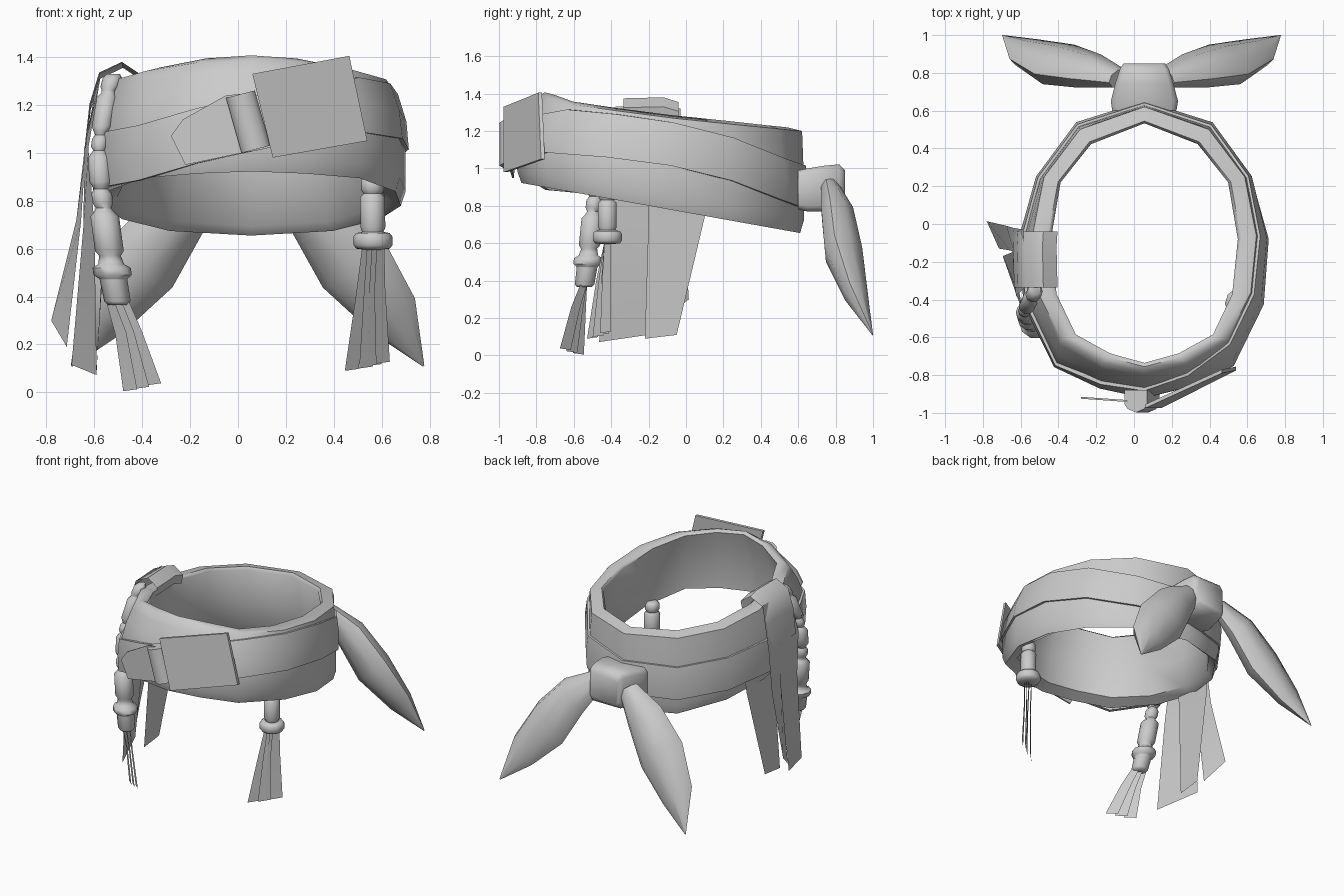
import bpy, bmesh, math
from mathutils import Vector as V

if "Cube" in bpy.data.objects:
    bpy.data.objects.remove(bpy.data.objects["Cube"])

CX, CY = 0.055, -0.08


def loft(name, rings, closed=True, caps=True, loop=False):
    """Skin a list of equal-length point rings."""
    bm = bmesh.new()
    rows = [[bm.verts.new(p) for p in r] for r in rings]
    n = len(rows[0])
    pairs = list(zip(rows, rows[1:])) + ([(rows[-1], rows[0])] if loop else [])
    for a, b in pairs:
        for i in range(n if closed else n - 1):
            j = (i + 1) % n
            bm.faces.new((a[i], a[j], b[j], b[i]))
    if caps and closed and not loop:
        bm.faces.new(rows[0])
        bm.faces.new(rows[-1])
    bmesh.ops.recalc_face_normals(bm, faces=bm.faces)
    me = bpy.data.meshes.new(name)
    bm.to_mesh(me)
    bm.free()
    ob = bpy.data.objects.new(name, me)
    bpy.context.collection.objects.link(ob)
    return ob


def interp(pts, t):
    """Piecewise linear lookup: pts = [(key, value tuple)], ascending keys."""
    for (a, p), (b, q) in zip(pts, pts[1:]):
        if t <= b:
            break
    return V(p).lerp(V(q), max(0, min(1, (t - a) / (b - a))))


# Half outlines from back to front: hole, widest line, top edge
HOLE = [(0, .53), (.28, .42), (.44, .22), (.49, -.08), (.46, -.37), (.36, -.58), (.18, -.68), (0, -.73)]
WIDE = [(0, .63), (.35, .52), (.555, .24), (.645, -.08), (.62, -.42), (.465, -.74), (.23, -.85), (0, -.90)]
TOP = [(0, .62), (.34, .50), (.53, .25), (.59, -.06), (.56, -.36), (.44, -.60), (.22, -.73), (0, -.775)]
ZTOP = [(-.775, (1.40, 0)), (-.58, (1.345, 0)), (0, (1.27, 0)), (.63, (1.21, 0))]


def pt(outline, i):
    x, y = outline[i if i <= 7 else 14 - i]
    return V((CX + (x if i <= 7 else -x), y))


def z_range(i):
    return .926 - (pt(WIDE, i).y + .92) * .175, interp(ZTOP, pt(TOP, i).y).x


def wall(i, f, off=0.0):
    """Point on the outside of the band at height fraction f."""
    s = max(0, (f - .45) / .55) ** 1.4
    p = pt(WIDE, i).lerp(pt(TOP, i), s)
    p += (p - V((CX, CY))).normalized() * off
    lo, hi = z_range(i)
    return V((p.x, p.y, lo + f * (hi - lo)))


def inner(i, t, f):
    p = pt(HOLE, i).lerp(pt(WIDE, i), t)
    lo, hi = z_range(i)
    return V((p.x, p.y, lo + f * (hi - lo)))


# Headband
rings = [[wall(i, f, o) for i in range(14)] for f, o in
         ((0, -.02), (.12, 0), (.45, 0), (.7, 0), (.88, 0), (.98, 0))]
rings += [[inner(i, t, f) for i in range(14)] for t, f in ((.15, 1.015), (.03, .98), (.4, .5), (.45, .07))]
loft("headband", rings, loop=True)

# Slanted strap around the band
CENTRE = [.90, .94, 1.05, 1.13, 1.175, 1.20, 1.17, 1.12, 1.07, 1.0, .97, .95, .92, .90]


def strap_row(dz, off):
    row = []
    for i, c in enumerate(CENTRE):
        lo, hi = z_range(i)
        row.append(wall(i, (c + dz - lo) / (hi - lo), off))
    return row


loft("strap", [strap_row(d, o) for d, o in
               ((-.115, -.01), (-.115, .014), (0, .022), (.115, .014), (.115, -.01))], caps=False)

# Strap end, buckle loop and plate on the front
tip = [(-.28, 1.07), (-.23, 1.14), (-.05, 1.24), (.05, 1.25), (.08, 1.01), (.02, 1.0), (-.22, .95)]
loft("strap_end", [[(x, y - .07 * (x + .28), z) for x, z in tip] for y in (-.915, -.925)])
u = V((.97, 0, .25)) * .062
arc = [(-1, -.88), (-1, -.955), (-.7, -.98), (0, -.998), (.7, -.98), (1, -.955), (1, -.88)]
loft("buckle_loop", [[V((x, 0, z)) + u * a + V((0, y, 0)) for a, y in arc]
                     for x, z in ((.01, 1.245), (.075, 1.015))])
plate = [(.06, -.965, 1.33), (.465, -.78, 1.405), (.54, -.765, 1.05), (.145, -.965, .98)]
loft("buckle_plate", [[(x, y + d, z) for x, y, z in plate] for d in (-.01, .01)])

# Knot at the back
box = []
for y, w, lo, hi in ((.60, .17, .78, .99), (.65, .178, .77, 1.0), (.74, .155, .77, 1.015),
                     (.82, .13, .77, 1.022), (.85, .11, .80, .99)):
    c, h = (lo + hi) / 2, (hi - lo) / 2
    box.append([(CX + w * a, y, c + h * b) for a, b in
                ((1, .75), (.85, 1), (-.85, 1), (-1, .75), (-1, -.75), (-.85, -1), (.85, -1), (1, -.75))])
loft("knot", box)

# Two cloth tails, mirrored
W = V((.74, -.3, .6)).normalized()
for side, name in ((1, "tail_right"), (-1, "tail_left")):
    leaf = []
    for c, w, d in (((.12, .77, .90), .07, .05), ((.28, .81, .76), .135, .09), ((.44, .845, .54), .17, .105),
                    ((.61, .91, .32), .12, .065), ((.735, 1.0, .11), .004, .004)):
        N = W.cross(V((.6, .25, -.75)).normalized())
        r = [V(c) + W * w * math.cos(a) + N * d * math.sin(a)
             for a in (k * math.pi / 4 for k in range(8))]
        leaf.append([(.04 + side * p.x, min(p.y, 1.0), p.z) for p in r])
    loft(name, leaf)


def beads(name, path, prof):
    """Round beads strung on a path keyed by height; prof = (z, radius)."""
    rings = []
    for z, r in prof:
        c = interp(path, z)
        rings.append([(c.x + r * math.cos(a), c.y + r * math.sin(a), z)
                      for a in (k * math.pi / 5 for k in range(10))])
    loft(name, rings)


def ribbon(name, rows):
    loft(name, rows, closed=False)


# Left string of beads
path = [(.36, (-.50, -.545)), (.5, (-.525, -.525)), (.65, (-.545, -.51)), (.85, (-.572, -.49)),
        (1.03, (-.58, -.46)), (1.22, (-.55, -.40)), (1.33, (-.52, -.35))]
prof = []
for z0, z1, r in ((1.33, 1.26, .04), (1.25, 1.09, .043), (1.075, 1.01, .034), (1.0, .86, .048),
                  (.85, .77, .043), (.755, .57, .06), (.535, .475, .08)):
    e = min(.02, (z0 - z1) / 4)
    prof += [(z0, r * .68), (z0 - e, r), (z1 + e, r), (z1, r * .75)]
prof += [(.47, .058), (.38, .055), (.365, .04)]
beads("bead_string_left", path, prof)

# Right hanging bead
beads("bead_right", [(.5, (.565, -.42)), (1, (.56, -.42))],
      [(.90, .03), (.885, .048), (.845, .048), (.83, .038), (.815, .052), (.69, .052), (.67, .045),
       (.665, .07), (.65, .082), (.615, .082), (.60, .07), (.595, .03)])

# Tassels: thin strips fanning out below the beads
for name, top, turn, ends in (
        ("tassel_right", (.565, -.42, .61), 1,
         ((.475, -.50, .09), (.535, -.47, .10), (.57, -.44, .11), (.605, -.43, .12))),
        ("tassel_left", (-.505, -.545, .38), -1,
         ((-.45, -.575, .005), (-.40, -.61, .015), (-.35, -.645, .03)))):
    for k, e in enumerate(ends):
        mid = V(top).lerp(V(e), .45) + V((0, 0, .03))
        s = (k / (len(ends) - 1) - .5) * .06
        ribbon(f"{name}_{k}", [[V(c) + V((q - h, -h * turn, 0)), V(c) + V((q + h, h * turn, .008))]
                               for c, h, q in ((top, .016, s), (mid, .023, s * .3), (e, .029, 0))])

# Cloth folded over the rim on the left
fold = [(-.42, 1.26), (-.405, 1.325), (-.48, 1.375), (-.575, 1.33), (-.615, 1.20), (-.635, 1.02)]
ribbon("folded_cloth", [[(x, -.335, z), (x - .005, -.12, z + .005), (x, -.04, z - .02)] for x, z in fold])

# Hanging ribbons: two outside the band, one from its underside
ribbon("ribbon_back", [[(-.58, -.15, 1.32), (-.585, -.03, 1.32)], [(-.635, -.15, 1.02), (-.64, -.02, 1.02)],
                       [(-.655, -.14, .72), (-.675, -.01, .72)], [(-.715, -.13, .19), (-.78, .015, .30)]])
ribbon("ribbon_inner", [[(-.55, -.20, .86), (-.54, .11, .86)],
                        [(-.557, -.20, .74), (-.55, .10, .74)], [(-.59, -.22, .09), (-.59, -.05, .11)]])
ribbon("ribbon_front", [[(-.575, -.335, 1.31), (-.58, -.13, 1.31)], [(-.625, -.38, 1.02), (-.642, -.14, 1.02)],
                        [(-.60, -.40, .70), (-.645, -.15, .70)], [(-.59, -.465, .072), (-.695, -.17, .115)]])

bpy.ops.object.select_all(action='SELECT')
bpy.context.view_layer.objects.active = bpy.data.objects["headband"]
bpy.ops.object.shade_smooth_by_angle(angle=math.radians(55))
